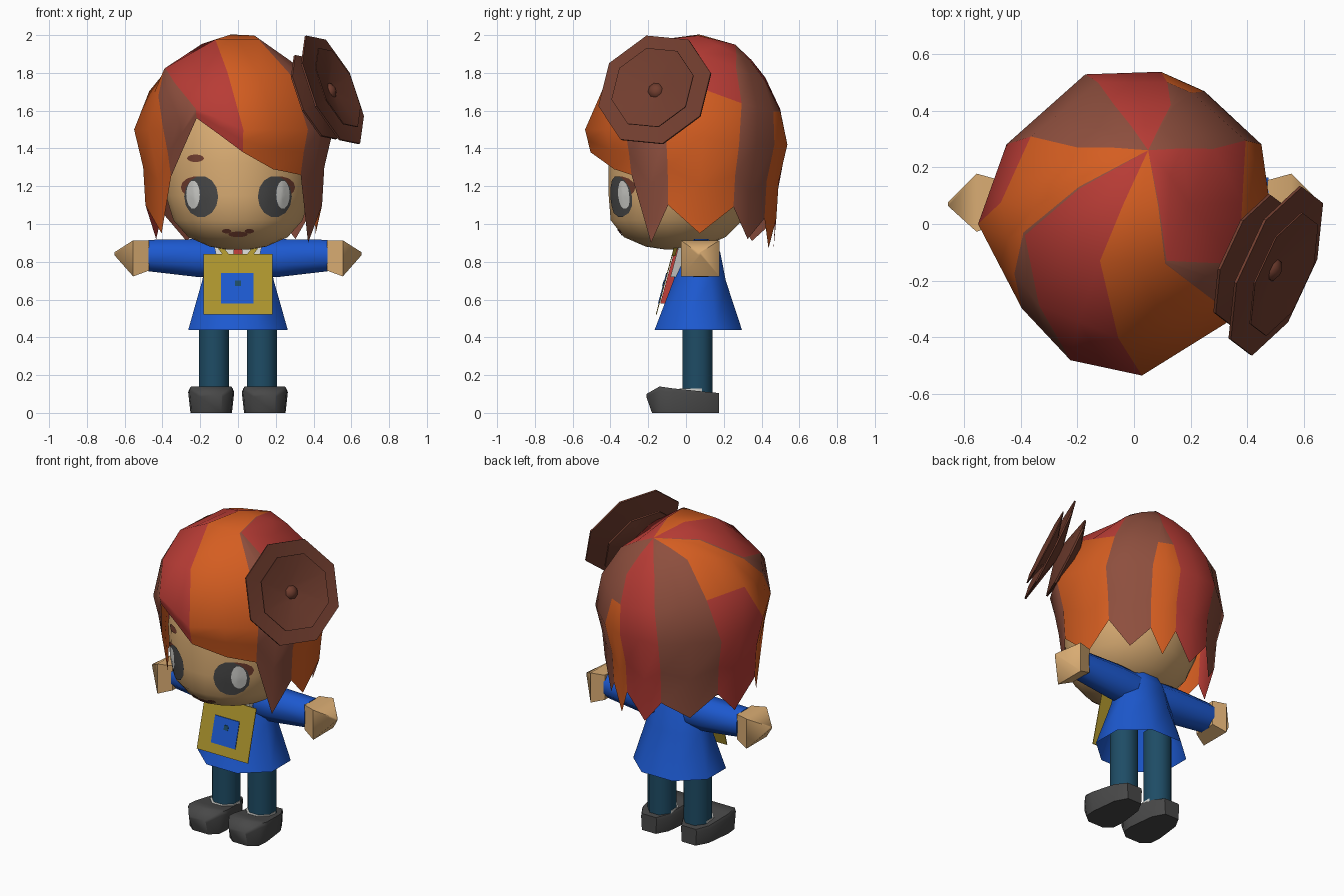
import bpy, bmesh, math
from mathutils import Vector
from mathutils.bvhtree import BVHTree

if "Cube" in bpy.data.objects:
    bpy.data.objects.remove(bpy.data.objects["Cube"])


def material(name, rgb):
    m = bpy.data.materials.new(name)
    m.diffuse_color = (*rgb, 1)
    m.use_nodes = True
    m.node_tree.nodes["Principled BSDF"].inputs["Base Color"].default_value = m.diffuse_color
    return m


SKIN = material("skin", (0.69, 0.41, 0.17))
ORANGE = material("orange hair", (0.66, 0.11, 0.015))
RED = material("red hair", (0.48, 0.045, 0.036))
BROWN = material("brown hair", (0.27, 0.078, 0.048))
DARK = material("dark brown", (0.165, 0.047, 0.028))
BLUE = material("blue cloth", (0.012, 0.10, 0.63))
YELLOW = material("yellow cloth", (0.42, 0.30, 0.027))
TEAL = material("teal trousers", (0.013, 0.072, 0.13))
GREY = material("dark grey", (0.065, 0.065, 0.065))
WHITE = material("white", (0.65, 0.65, 0.62))


def build(name, verts, faces, mats, indices=None, angle=60, fix=True):
    me = bpy.data.meshes.new(name)
    me.from_pydata([tuple(v) for v in verts], [], faces)
    for m in mats:
        me.materials.append(m)
    if indices:
        for p, i in zip(me.polygons, indices):
            p.material_index = i
    bm = bmesh.new()
    bm.from_mesh(me)
    bmesh.ops.remove_doubles(bm, verts=bm.verts, dist=0.0005)
    if fix:
        bmesh.ops.recalc_face_normals(bm, faces=bm.faces)
    bm.to_mesh(me)
    bm.free()
    ob = bpy.data.objects.new(name, me)
    bpy.context.collection.objects.link(ob)
    bpy.ops.object.select_all(action='DESELECT')
    ob.select_set(True)
    bpy.context.view_layer.objects.active = ob
    bpy.ops.object.shade_smooth_by_angle(angle=math.radians(angle))
    return ob


def loft(name, rings, mat, caps=(True, True), angle=60):
    n = len(rings[0])
    verts = [p for r in rings for p in r]
    faces = [(k * n + i, k * n + (i + 1) % n, (k + 1) * n + (i + 1) % n, (k + 1) * n + i)
             for k in range(len(rings) - 1) for i in range(n)]
    if caps[0]:
        faces.append(tuple(range(n))[::-1])
    if caps[1]:
        faces.append(tuple(range(len(verts) - n, len(verts))))
    return build(name, verts, faces, [mat], angle=angle)


def ring_z(z, rx, ry, cx=0, cy=0, n=8):
    return [Vector((cx + rx * math.cos((i + 0.5) * math.tau / n),
                    cy + ry * math.sin((i + 0.5) * math.tau / n), z)) for i in range(n)]


def ring_x(x, ry, rz, cy, cz, n=8):
    return [Vector((x, cy + ry * math.cos((i + 0.5) * math.tau / n),
                    cz + rz * math.sin((i + 0.5) * math.tau / n))) for i in range(n)]


# Head: rings of (z, radius, y offset)
profile = [(0.865, 0.06, -0.05), (0.88, 0.15, -0.06), (0.93, 0.265, -0.06), (1.02, 0.345, -0.05),
           (1.15, 0.385, -0.02), (1.32, 0.405, 0), (1.55, 0.38, 0), (1.75, 0.24, 0)]
head = loft("head", [ring_z(z, r, r * 1.02, 0, cy, 24) for z, r, cy in profile], SKIN)
bm = bmesh.new()
bm.from_mesh(head.data)
surface = BVHTree.FromBMesh(bm)


# Painted face details, laid onto the head surface
def face_spot(name, cx, cz, rx, rz, mat, lift=0.005, n=14):
    flat = [(cx, cz)] + [(cx + k * rx * math.cos(i * math.tau / n), cz + k * rz * math.sin(i * math.tau / n))
                         for k in (0.35, 0.7, 1) for i in range(n)]
    verts = []
    for x, z in flat:
        hit = surface.ray_cast(Vector((x, -2, z)), Vector((0, 1, 0)))[0]
        verts.append((x, (hit.y if hit else -0.2) - lift, z))
    faces = [(0, 1 + i, 1 + (i + 1) % n) for i in range(n)]
    for k in range(2):
        a, b = 1 + k * n, 1 + (k + 1) * n
        faces += [(a + i, b + i, b + (i + 1) % n, a + (i + 1) % n) for i in range(n)]
    build(name, verts, faces, [mat], fix=False)


for side, label in ((-1, "left"), (1, "right")):
    face_spot(label + "_eye_lash", side * 0.215, 1.195, 0.088, 0.058, DARK, 0.004)
    face_spot(label + "_eye", side * 0.195, 1.145, 0.09, 0.11, GREY, 0.007)
    face_spot(label + "_eye_white", side * 0.238, 1.155, 0.036, 0.075, WHITE, 0.0095)
    face_spot(label + "_mouth_corner", side * 0.06, 0.962, 0.025, 0.012, DARK)
face_spot("mouth", 0, 0.945, 0.052, 0.015, DARK)
face_spot("eyebrow", -0.225, 1.348, 0.045, 0.02, DARK)

# Hair: locks fan out from a crown set towards the back
CENTRE = Vector((0, 0, 1.43))
CROWN = Vector((0.05, 0.26, 1.95))


def dome(v, size=1):
    d = v - CENTRE
    return CENTRE + d * size / math.sqrt((d.x / 0.53) ** 2 + (d.y / 0.53) ** 2 + (d.z / 0.58) ** 2)


def dome_xy(x, y):
    return Vector((x, y, 1.43 + 0.58 * math.sqrt(1 - (x * x + y * y) / 0.281)))


def wall(angle, z, top, radius):
    d = top - z
    r = radius - 0.24 * min(d, 0.2) - 0.06 * max(0, d - 0.2)
    return Vector((r * math.cos(math.radians(angle)), r * math.sin(math.radians(angle)), z))


def hang(upper, angle, hem):
    top, radius = upper[-1].z, upper[-1].xy.length
    return upper + [wall(angle, (top + hem) / 2, top, radius), wall(angle, hem, top, radius)]


def edge_column(x, y, angle, hem, radius):
    mid = dome_xy(x, y)
    level = 1.42 if math.sin(math.radians(angle)) > 0.4 else 1.5
    waist = wall(angle, max(level, hem + 0.05), max(level, hem + 0.05), radius)
    half = dome((mid + waist) / 2, (1 + radius / 0.535) / 2)
    return hang([CROWN, dome((CROWN + mid) / 2), mid, half, waist], angle, hem)


# Each lock: mid x, mid y, angle, notch height, tip height, radius, upper colour, lower colour
O, R, B = 0, 1, 2
locks = [(0.13, 0.42, 80, 1.03, 0.87, 0.545, B, O), (0.14, 0.415, 62, 1.03, 0.92, 0.53, B, B),
         (0.28, 0.265, 32, 1.09, 0.95, 0.53, R, O),
         (0.115, -0.13, -12, 1.10, 0.90, 0.515, B, B), (0.11, -0.14, -41, 1.26, 1.29, 0.49, O, O),
         (-0.12, -0.13, -87, 1.38, 1.47, 0.535, R, R), (-0.385, -0.04, -115, 1.56, 1.40, 0.53, B, B),
         (-0.39, -0.03, -143, 1.25, 0.95, 0.495, O, O), (-0.32, 0.14, -180, 1.10, 0.92, 0.55, O, R),
         (-0.2, 0.27, -212, 1.06, 0.91, 0.53, B, B), (-0.07, 0.42, -252, 1.02, 0.87, 0.555, R, R)]
edges = [edge_column(x, y, a, notch, r) for x, y, a, notch, tip, r, *_ in locks]
columns = []
for i, lock in enumerate(locks):
    j = (i + 1) % len(locks)
    a, a2 = lock[2], locks[j][2]
    if a2 > a:
        a2 -= 360
    # The tip column lies flat between the edges of its lock
    middle = [(p + q) / 2 for p, q in zip(edges[i][:5], edges[j][:5])]
    columns += [edges[i], hang(middle, (a + a2) / 2, lock[4])]
L = 7
verts = [p for c in columns for p in c]
faces, colours = [], []
for c in range(len(columns)):
    a, b = c * L, (c + 1) % len(columns) * L
    upper, lower = locks[c // 2][6:]
    for k in range(L - 1):
        faces.append((a, a + 1, b + 1) if k == 0 else (a + k, a + k + 1, b + k + 1, b + k))
        colours.append(upper if k < 3 else lower)
hair = build("hair", verts, faces, [ORANGE, RED, BROWN], colours, fix=False)
if hair.data.polygons[0].normal.z < 0:
    hair.data.flip_normals()

# Flower on the side of the hair: shallow eight-sided bowls
axis = Vector((0.85, -0.36, 0.37)).normalized()
u = axis.cross(Vector((0, 0, 1))).normalized()
w = axis.cross(u)
middle = Vector((0.50, -0.165, 1.71))


def flower_ring(r, depth, n=8):
    return [middle + axis * depth + r * (u * math.cos((i + 0.38) * math.tau / n)
            + w * math.sin((i + 0.38) * math.tau / n)) for i in range(n)]


loft("flower_outer_petals", [flower_ring(0.05, -0.06), flower_ring(0.322, -0.005), flower_ring(0.322, 0.005),
                             flower_ring(0.05, -0.03)], DARK, angle=30)
loft("flower_inner_petals", [flower_ring(0.05, -0.02), flower_ring(0.235, 0.03), flower_ring(0.235, 0.036),
                             flower_ring(0.05, -0.005)], DARK, angle=30)
loft("flower_back_petals", [flower_ring(0.05, -0.17), flower_ring(0.25, -0.11), flower_ring(0.25, -0.10),
                            flower_ring(0.05, -0.05)], DARK, angle=30)
loft("flower_centre", [flower_ring(0.045, -0.03), flower_ring(0.04, 0.0), flower_ring(0.015, 0.015)], DARK)

# Smock, open at the bottom, and neck
loft("smock", [ring_z(0.44, 0.285, 0.25, 0, 0.065), ring_z(0.70, 0.205, 0.15, 0, 0.072),
               ring_z(0.85, 0.17, 0.115, 0, 0.075), ring_z(0.92, 0.12, 0.08, 0, 0.075)],
     BLUE, (False, True))
loft("neck", [ring_z(0.84, 0.07, 0.07, 0, 0.04), ring_z(0.95, 0.07, 0.07, 0, 0.04)], SKIN)


# Flat cloth panels that lean with the front of the smock
def panel(name, outline, mat, lift, thick=0.005):
    front = [(x, -0.062 - 0.27 * (0.84 - z) - lift, z) for x, z in outline]
    back = [(x, y + thick, z) for x, y, z in front]
    loft(name, [front, back], mat, angle=30)


def box(x0, x1, z0, z1):
    return [(x0, z0), (x1, z0), (x1, z1), (x0, z1)]


panel("shirt_front", [(-0.09, 0.72), (0.09, 0.72), (0.13, 0.90), (-0.13, 0.90)], WHITE, -0.012, 0.045)
panel("neck_tie", [(-0.06, 0.58), (0.06, 0.58), (0.02, 0.88), (-0.02, 0.88)], RED, 0.004, 0.045)
panel("apron", box(-0.182, 0.182, 0.52, 0.84), YELLOW, 0.012)
panel("apron_pocket", box(-0.09, 0.083, 0.58, 0.74), BLUE, 0.016)
panel("pocket_button", box(-0.015, 0.015, 0.672, 0.7), TEAL, 0.019)

# Limbs, mirrored left and right
for s, label in ((-1, "left"), (1, "right")):
    panel(label + "_strap", [(s * 0.04, 0.83), (s * 0.075, 0.83), (s * 0.135, 0.91), (s * 0.105, 0.91)],
          YELLOW, 0.012, 0.02)
    loft(label + "_sleeve", [ring_x(s * 0.08, 0.095, 0.108, 0.08, 0.815),
                             ring_x(s * 0.22, 0.10, 0.108, 0.08, 0.82),
                             ring_x(s * 0.475, 0.09, 0.09, 0.08, 0.833)], BLUE)
    loft(label + "_hand", [ring_x(s * 0.47, 0.105, 0.112, 0.08, 0.833, 4),
                           ring_x(s * 0.555, 0.145, 0.135, 0.075, 0.818, 4),
                           ring_x(s * 0.655, 0.01, 0.01, 0.07, 0.843, 4)], SKIN)
    loft(label + "_leg", [ring_z(z, 0.086, 0.086, s * 0.127, 0.062) for z in (0.08, 0.60)], TEAL)
    loft(label + "_sock", [ring_z(z, 0.089, 0.089, s * 0.127, 0.048) for z in (0.06, 0.128)], WHITE)
    # Shoe sections: y, half width, top height
    shoe = [(0.175, 0.055, 0.105), (0.10, 0.10, 0.112), (-0.07, 0.122, 0.13), (-0.14, 0.115, 0.14),
            (-0.21, 0.06, 0.10)]
    rings = []
    for y, h, top in shoe:
        c = s * 0.142
        low = y + 0.03 if y < -0.2 else y
        rings.append([(c - h * 0.9, low, 0), (c + h * 0.9, low, 0), (c + h, y, top * 0.85),
                      (c + h * 0.93, y, top), (c - h * 0.93, y, top), (c - h, y, top * 0.85)])
    loft(label + "_shoe", rings, GREY)
